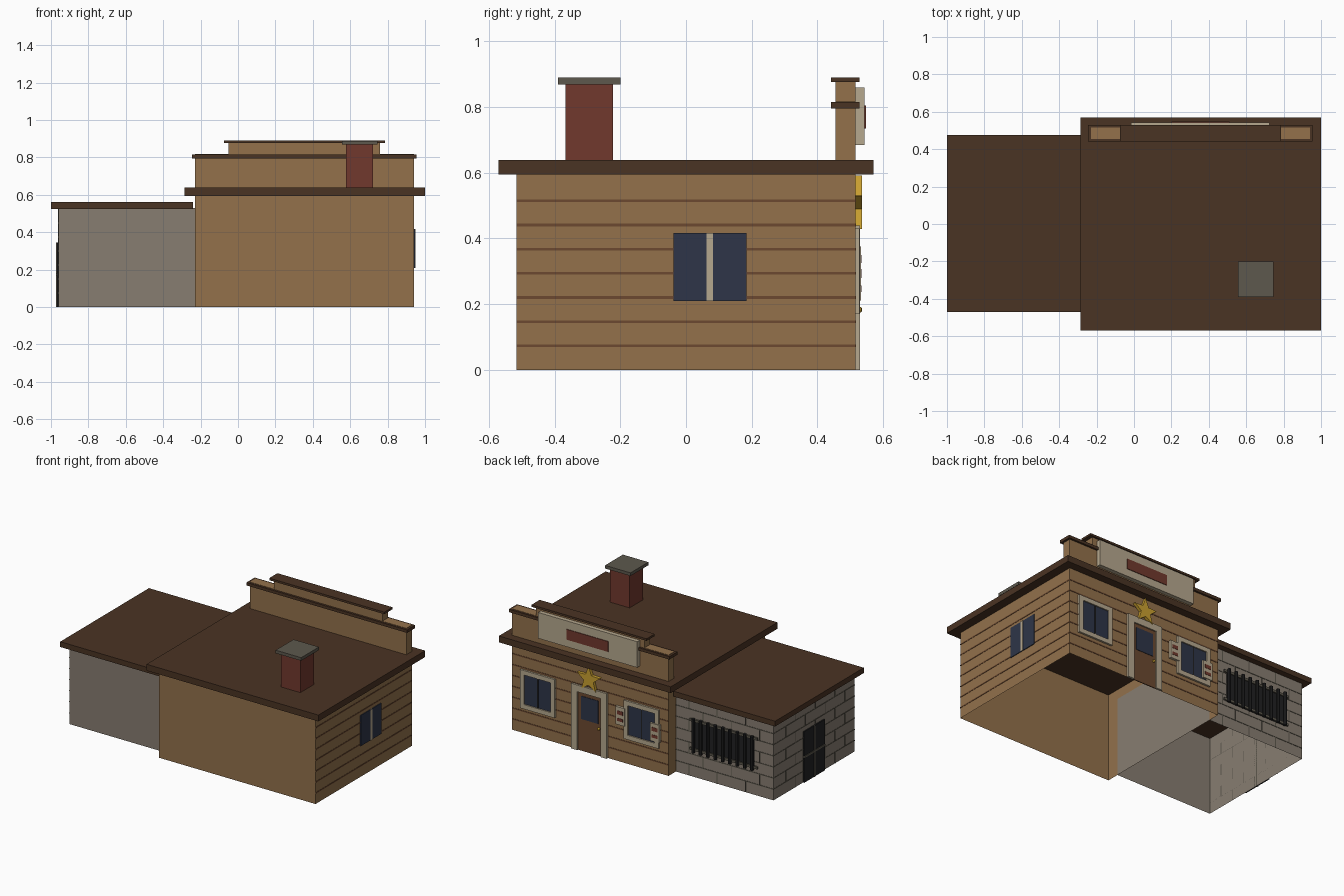
import bpy, bmesh, math
from mathutils import Vector

cube = bpy.data.objects.get("Cube")
if cube:
    bpy.data.objects.remove(cube, do_unlink=True)


def material(name, r, g, b):
    lin = [(c / 255 / 12.92) if c < 11 else ((c / 255 + 0.055) / 1.055) ** 2.4 for c in (r, g, b)]
    m = bpy.data.materials.new(name)
    m.use_nodes = True
    m.diffuse_color = (*lin, 1)
    m.node_tree.nodes["Principled BSDF"].inputs["Base Color"].default_value = (*lin, 1)
    return m


TAN = material("tan_wood", 147, 113, 75)
BROWN = material("brown_wood", 108, 73, 48)
ROOF = material("dark_roof_wood", 74, 51, 35)
RED = material("brick_red", 113, 57, 45)
STONE = material("grey_stone", 135, 125, 113)
MORTAR = material("dark_grey_stone", 93, 88, 77)
CREAM = material("cream_paint", 182, 168, 142)
NAVY = material("navy_glass", 46, 53, 72)
GOLD = material("gold", 202, 160, 48)
BLACK = material("black_iron", 33, 33, 34)


def finish(name, bm, mat):
    mesh = bpy.data.meshes.new(name)
    bm.to_mesh(mesh)
    bm.free()
    mesh.materials.append(mat)
    ob = bpy.data.objects.new(name, mesh)
    bpy.context.scene.collection.objects.link(ob)
    return ob


def add_box(bm, x, y, z):
    """Add a box given its (low, high) range on each axis."""
    verts = bmesh.ops.create_cube(bm, size=1)["verts"]
    for v in verts:
        v.co = Vector([(a + b) / 2 + c * (b - a) for (a, b), c in zip((x, y, z), v.co)])
    return verts


def boxes(name, mat, *parts):
    bm = bmesh.new()
    for p in parts:
        add_box(bm, *p)
    return finish(name, bm, mat)


def walls(name, mat, x, y, z):
    """Four walls, open above and below."""
    bm = bmesh.new()
    add_box(bm, x, y, z)
    bm.normal_update()
    ends = [f for f in bm.faces if abs(f.normal.z) > 0.5]
    bmesh.ops.delete(bm, geom=ends, context='FACES_ONLY')
    return finish(name, bm, mat)


def ring(x, z, y, w):
    """Four bars round an opening on a wall facing y."""
    (a, b), (c, d) = x, z
    return [((a, a + w), y, z), ((b - w, b), y, z),
            ((a + w, b - w), y, (c, c + w)), ((a + w, b - w), y, (d - w, d))]


# Main building: plank walls and overhanging roof
X0, X1, Y = -0.23, 0.94, 0.515
MID = (X0 + X1) / 2
walls("main_walls", TAN, (X0, X1), (-Y, Y), (0, 0.6))
boxes("main_roof", ROOF, (((-0.285), 1.0), (-0.57, 0.57), (0.595, 0.638)))
rows = [0.0735 * i for i in range(1, 8)]
boxes("facade_plank_gaps", BROWN,
      *[((X0, X1), (Y - 0.002, Y + 0.002), (z - 0.004, z + 0.004)) for z in rows])
boxes("side_plank_gaps", BROWN,
      *[((X1 - 0.002, X1 + 0.002), (-Y, Y), (z - 0.004, z + 0.004)) for z in rows])

# Side window
boxes("side_window_glass", NAVY, ((X1, X1 + 0.005), (-0.038, 0.184), (0.21, 0.417)))
boxes("side_window_mullion", CREAM, ((X1, X1 + 0.008), (0.063, 0.082), (0.21, 0.417)))

# Stepped parapet with trim
PY, TY = (0.455, Y), (0.441, 0.528)
boxes("parapet_lower", TAN, ((X0, X1), PY, (0.635, 0.817)))
boxes("parapet_lower_trim", ROOF, ((-0.245, 0.955), TY, (0.795, 0.815)))
boxes("parapet_upper", TAN, ((-0.05, 0.76), PY, (0.8, 0.88)))
boxes("parapet_upper_trim", ROOF, ((-0.075, 0.785), TY, (0.876, 0.89)))

# Sign board with a plain painted panel
boxes("sign_board", CREAM, ((-0.015, 0.725), (Y, 0.543), (0.685, 0.86)))
boxes("sign_panel", RED, ((0.2, 0.51), (0.543, 0.547), (0.735, 0.805)))

# Front entrance
boxes("door_frame", CREAM,
      ((0.222, 0.268), (Y, 0.53), (0, 0.44)),
      ((0.442, 0.488), (Y, 0.53), (0, 0.44)),
      ((0.268, 0.442), (Y, 0.53), (0.395, 0.44)))
boxes("front_door", BROWN, ((0.268, 0.442), (Y, 0.521), (0, 0.395)))
boxes("door_glass", NAVY, ((0.29, 0.42), (0.521, 0.524), (0.215, 0.37)))
bm = bmesh.new()
bmesh.ops.create_uvsphere(bm, u_segments=8, v_segments=6, radius=0.01)
bmesh.ops.translate(bm, verts=bm.verts, vec=(0.285, 0.526, 0.183))
finish("door_knob", bm, GOLD)

# Five-pointed star above the door
bm = bmesh.new()
points = []
for i in range(10):
    r = 0.038 if i % 2 else 0.09
    a = math.pi / 2 + i * math.pi / 5
    points.append(bm.verts.new((MID + r * math.cos(a), Y, 0.502 + r * math.sin(a))))
face = bm.faces.new(points)
out = bmesh.ops.extrude_face_region(bm, geom=[face])
bmesh.ops.translate(bm, vec=(0, 0.02, 0),
                    verts=[v for v in out["geom"] if isinstance(v, bmesh.types.BMVert)])
bmesh.ops.recalc_face_normals(bm, faces=bm.faces)
finish("star", bm, GOLD)

# Facade windows
for side, sign in (("left", 1), ("right", -1)):
    c = MID + sign * 0.388
    wx, wz = (c - 0.13, c + 0.13), (0.17, 0.43)
    boxes(side + "_window_frame", CREAM, *ring(wx, wz, (Y, 0.528), 0.03))
    boxes(side + "_window_glass", NAVY, ((c - 0.1, c + 0.1), (Y, 0.52), (0.2, 0.4)))
    boxes(side + "_window_mullion", BLACK, ((c - 0.004, c + 0.004), (Y, 0.523), (0.2, 0.4)))

# Notices pinned beside the right window
for name, c, z in (("upper", 0.121, 0.315), ("lower", -0.137, 0.272)):
    boxes(name + "_notice", CREAM, ((c - 0.035, c + 0.035), (Y, 0.532), (z - 0.06, z + 0.06)))
    boxes(name + "_notice_marks", RED,
          ((c - 0.022, c + 0.022), (0.532, 0.534), (z + 0.01, z + 0.035)),
          ((c - 0.022, c + 0.022), (0.532, 0.534), (z - 0.035, z - 0.015)))

# Chimney
boxes("chimney", RED, ((0.577, 0.723), (-0.367, -0.222), (0.63, 0.87)))
boxes("chimney_cap", MORTAR, ((0.555, 0.745), (-0.39, -0.2), (0.868, 0.889)))

# Stone annex
AX, AY0, AY1 = -0.96, -0.43, 0.437
walls("annex_walls", STONE, (AX, X0 + 0.001), (AY0, AY1), (0, 0.53))
boxes("annex_roof", ROOF, ((-1.0, -0.24), (-0.47, 0.477), (0.525, 0.561)))

# Mortar courses and staggered joints on the two detailed annex walls
STEP, BRICK, T = 0.075, 0.21, 0.003


def courses(name, lo, hi, place):
    parts = []
    for i in range(7):
        z = i * STEP
        if i:
            parts.append(place((lo, hi), (z - T, z + T)))
        p = lo + BRICK * (0.5 if i % 2 else 1)
        while p < hi - 0.03:
            parts.append(place((p - T, p + T), (z, z + STEP)))
            p += BRICK
    boxes(name, MORTAR, *parts)


courses("annex_back_mortar", AX, X0, lambda u, z: (u, (AY1, AY1 + 0.002), z))
courses("annex_side_mortar", AY0, AY1, lambda u, z: ((AX - 0.002, AX), u, z))

# Barred window
boxes("cell_window", BLACK, ((-0.82, -0.365), (AY1, AY1 + 0.005), (0.18, 0.39)))
boxes("cell_window_rails", MORTAR,
      *[((-0.845, -0.34), (AY1, AY1 + 0.012), (z - 0.008, z + 0.008)) for z in (0.19, 0.385)])
bm = bmesh.new()
for i in range(9):
    bar = bmesh.ops.create_cone(bm, cap_ends=True, segments=8, radius1=0.011, radius2=0.011, depth=0.23)
    bmesh.ops.translate(bm, verts=bar["verts"], vec=(-0.812 + i * 0.055, AY1 + 0.018, 0.287))
finish("cell_window_bars", bm, BLACK)

# Iron side door
boxes("cell_door", BLACK, ((AX - 0.008, AX), (-0.1, 0.12), (0, 0.345)))
boxes("cell_door_bars", MORTAR,
      ((AX - 0.012, AX), (0.006, 0.014), (0, 0.345)),
      ((AX - 0.012, AX), (-0.1, 0.12), (0.168, 0.18)))
